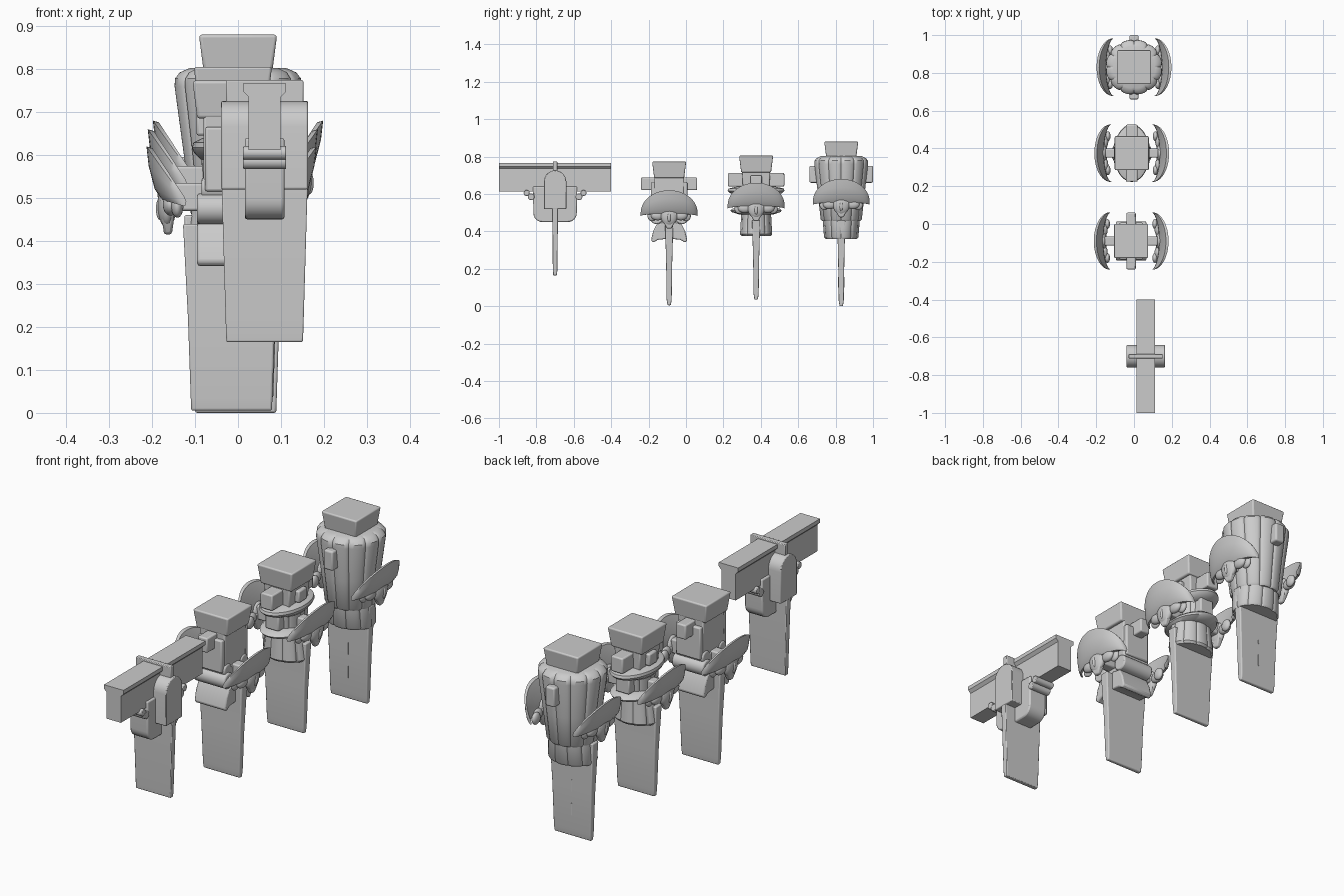
import bpy, bmesh
from math import sin, cos, pi

if "Cube" in bpy.data.objects:
    bpy.data.objects.remove(bpy.data.objects["Cube"])

def make(name, verts, faces, bevel=0.0, seg=2):
    me = bpy.data.meshes.new(name)
    me.from_pydata(verts, [], faces)
    bm = bmesh.new()
    bm.from_mesh(me)
    bmesh.ops.recalc_face_normals(bm, faces=bm.faces)
    bm.to_mesh(me)
    bm.free()
    ob = bpy.data.objects.new(name, me)
    bpy.context.collection.objects.link(ob)
    if bevel:
        m = ob.modifiers.new("bevel", "BEVEL")
        m.width, m.segments = bevel, seg
        m.limit_method = 'ANGLE'
    return ob

def loft(name, rings, bevel=0.0, seg=2):
    n = len(rings[0])
    verts = [p for r in rings for p in r]
    faces = [(i*n+j, i*n+(j+1) % n, (i+1)*n+(j+1) % n, (i+1)*n+j)
             for i in range(len(rings)-1) for j in range(n)]
    faces += [tuple(range(n)), tuple(range(len(verts)-n, len(verts)))]
    return make(name, verts, faces, bevel, seg)

def slab(name, cx, cy, levels, bevel=0.006, seg=2):
    """Stack of rectangles: levels are (z, half x, half y)."""
    return loft(name, [[(cx-a, cy-b, z), (cx+a, cy-b, z), (cx+a, cy+b, z), (cx-a, cy+b, z)]
                       for z, a, b in levels], bevel, seg)

def barrel(name, cx, cy, levels, ribs=0, depth=0.06):
    """Elliptic turned body with optional vertical ribs."""
    n = ribs*12 if ribs else 48
    rings = []
    for z, a, b in levels:
        ring = []
        for i in range(n):
            t = 2*pi*i/n
            k = 1 - depth + depth*abs(sin(ribs*t/2))**0.4 if ribs else 1
            ring.append((cx+a*k*cos(t), cy+b*k*sin(t), z))
        rings.append(ring)
    return loft(name, rings)

def extrude_x(name, x0, x1, prof, bevel=0.004):
    return loft(name, [[(x, y, z) for y, z in prof] for x in (x0, x1)], bevel)

def ball(name, c, r):
    me = bpy.data.meshes.new(name)
    bm = bmesh.new()
    bmesh.ops.create_uvsphere(bm, u_segments=24, v_segments=14, radius=1)
    for v in bm.verts:
        v.co = [c[i]+v.co[i]*r[i] for i in range(3)]
    bm.to_mesh(me)
    bm.free()
    ob = bpy.data.objects.new(name, me)
    bpy.context.collection.objects.link(ob)

def wings(tag, cx, cy, z):
    """Mirrored crescent hoods with small masks below; z is the hood tip height."""
    for s in (-1, 1):
        rings = []
        for i in range(25):
            t = -pi/2 + pi*i/24
            c, y = max(cos(t), 0.03), cy + 0.152*sin(t)
            # cross-section: rim inside, rim outside, flank, lower outside, lower inside
            sec = [(0.108+0.076*c, -0.120+0.116*c), (0.112+0.086*c, -0.120+0.120*c),
                   (0.113+0.080*c, -0.127+0.082*c), (0.113+0.066*c, -0.134+0.035*c),
                   (0.110+0.052*c, -0.139+0.015*c), (0.106+0.040*c, -0.138+0.012*c),
                   (0.104+0.046*c, -0.130+0.045*c)]
            rings.append([(cx+s*x, y, z+h) for x, h in sec])
        loft(tag+"_wing_hood", rings)
        x = cx+s*0.150
        ball(tag+"_mask_face", (x, cy, z-0.135), (0.022, 0.045, 0.055))
        slab(tag+"_mask_chin", x-s*0.002, cy,
             [(z-0.205, 0.009, 0.012), (z-0.17, 0.014, 0.03), (z-0.12, 0.018, 0.042)])
        ball(tag+"_mask_nose", (x+s*0.017, cy, z-0.145), (0.009, 0.009, 0.026))
        for q in (-1, 1):
            ball(tag+"_mask_brow", (x-s*0.008, cy+q*0.062, z-0.135), (0.018, 0.036, 0.026))
            ball(tag+"_mask_ear", (x-s*0.024, cy+q*0.09, z-0.138), (0.014, 0.026, 0.028))
        slab(tag+"_wing_arm", cx+s*0.095, cy, [(z-0.15, 0.05, 0.024), (z-0.085, 0.045, 0.024)])

def blade(tag, cx, cy, z0, z1, a0=0.094, a1=0.113):
    slab(tag+"_blade", cx, cy, [(z0, a0, 0.009), (z0+0.03, a0+0.001, 0.0135),
                                ((z0+z1)/2, (a0+a1)/2-0.002, 0.016), (z1, a1, 0.022)], 0.005, 3)

def head(tag, cx, cy, z0, z1):
    slab(tag+"_head", cx, cy, [(z0, 0.080, 0.080), (z1, 0.091, 0.091)], 0.007, 3)

# Beam hanger unit
bx, by = 0.062, -0.70
loft("hanger_beam", [[(bx+x, y, z) for x, z in
     [(-0.037, 0.612), (0.037, 0.612), (0.037, 0.735), (0.05, 0.748), (0.05, 0.766),
      (-0.05, 0.766), (-0.05, 0.748), (-0.037, 0.735)]] for y in (-1.0, -0.4)])
arch = [(by-0.06, 0.52), (by+0.06, 0.52)]
arch += [(by+0.06*cos(pi*i/14), 0.666+0.06*sin(pi*i/14)) for i in range(15)]
extrude_x("hanger_arch_plate", bx-0.101, bx+0.101, arch)
slab("hanger_blade", bx, by, [(0.165, 0.089, 0.010), (0.19, 0.09, 0.012), (0.53, 0.1, 0.016)], 0.003)
slab("hanger_strap", bx, by, [(0.72, 0.09, 0.012), (0.774, 0.09, 0.012)], 0.003)
cradle = [(by+0.118, 0.64), (by-0.118, 0.64)]
for c, a0 in ((-0.068, pi), (0.068, 1.5*pi)):
    cradle += [(by+c+0.048*cos(a0+pi/2*i/6), 0.498+0.048*sin(a0+pi/2*i/6)) for i in range(7)]
extrude_x("hanger_cradle", bx-0.046, bx+0.046, cradle, 0.006)
for q in (-1, 1):
    for yy, zz, r, w in ((0.152, 0.605, 0.016, 0.05), (0.128, 0.585, 0.018, 0.05)):
        extrude_x("hanger_roller", bx-w, bx+w,
                  [(by+q*yy+r*cos(pi*i/8), zz+r*sin(pi*i/8)) for i in range(16)], 0.003)

# Small carved unit with rolled body
cx, cy = -0.015, -0.09
blade("small", cx, cy, 0.005, 0.44)
head("small", cx, cy, 0.685, 0.773)
slab("small_cross_arm", cx, cy, [(0.62, 0.025, 0.15), (0.688, 0.025, 0.15)])
slab("small_neck", cx, cy, [(0.50, 0.065, 0.075), (0.70, 0.065, 0.08)])
slab("small_waist", cx, cy, [(0.36, 0.065, 0.045), (0.53, 0.07, 0.06)])
for q in (-1, 1):
    slab("small_front_panel", cx, cy+q*0.075, [(0.515, 0.062, 0.022), (0.665, 0.062, 0.022)])
    for yy, zz, r, w in ((0.068, 0.475, 0.036, 0.08), (0.06, 0.52, 0.028, 0.07)):
        extrude_x("small_roll", cx-w, cx+w,
                  [(cy+q*yy+r*cos(pi*i/10), zz+r*sin(pi*i/10)) for i in range(20)], 0.006)
    extrude_x("small_flared_foot", cx-0.08, cx+0.08,
              [(cy+q*y, z) for y, z in [(0.015, 0.36), (0.06, 0.355), (0.085, 0.34), (0.097, 0.352),
                                        (0.086, 0.40), (0.066, 0.44), (0.015, 0.45)]], 0.006)
wings("small", cx, cy, 0.62)

# Middle carved unit with two brims
cx, cy = -0.012, 0.375
blade("middle", cx, cy, 0.035, 0.46)
head("middle", cx, cy, 0.715, 0.805)
slab("middle_cross_arm", cx, cy, [(0.64, 0.031, 0.151), (0.712, 0.031, 0.151)])
slab("middle_side_arm", cx, cy, [(0.645, 0.085, 0.03), (0.70, 0.085, 0.03)])
slab("middle_neck", cx, cy, [(0.62, 0.06, 0.07), (0.72, 0.068, 0.075)])
barrel("middle_upper_brim", cx, cy, [(0.59, 0.075, 0.10), (0.605, 0.09, 0.14), (0.617, 0.095, 0.152),
                                     (0.629, 0.092, 0.148), (0.640, 0.07, 0.10)])
barrel("middle_core", cx, cy, [(0.48, 0.07, 0.075), (0.60, 0.075, 0.085)], 8)
barrel("middle_lower_brim", cx, cy, [(0.49, 0.085, 0.09), (0.503, 0.10, 0.13), (0.512, 0.10, 0.138),
                                     (0.522, 0.09, 0.125), (0.53, 0.07, 0.08)])
barrel("middle_skirt", cx, cy, [(0.375, 0.10, 0.078), (0.385, 0.108, 0.086), (0.49, 0.095, 0.08)], 10)
for q in (-1, 1):
    slab("middle_front_block", cx, cy+q*0.085, [(0.53, 0.035, 0.025), (0.60, 0.035, 0.025)])
wings("middle", cx, cy, 0.66)

# Tall carved unit with ribbed barrel
cx, cy = 0.0, 0.83
blade("tall", -0.005, cy, 0.0, 0.46)
for q in (-1, 1):
    for z in (0.10, 0.21, 0.31):
        slab("tall_blade_inlay", -0.005, cy+q*0.014, [(z, 0.002, 0.004), (z+0.055, 0.002, 0.004)], 0)
head("tall", cx, cy, 0.795, 0.88)
barrel("tall_ribbed_barrel", cx, cy, [(0.455, 0.105, 0.104), (0.465, 0.112, 0.112), (0.60, 0.128, 0.127),
                                      (0.76, 0.150, 0.146), (0.778, 0.149, 0.145), (0.792, 0.138, 0.134),
                                      (0.802, 0.115, 0.112)], 12)
barrel("tall_skirt", cx, cy, [(0.36, 0.106, 0.085), (0.37, 0.112, 0.092), (0.47, 0.106, 0.1)], 10)
for q in (-1, 1):
    slab("tall_side_lug", cx, cy+q*0.14, [(0.66, 0.024, 0.03), (0.75, 0.024, 0.03)], 0.008, 3)
wings("tall", cx, cy, 0.68)

# Smooth shading with sharp edges kept
for ob in bpy.data.objects:
    ob.select_set(True)
    bpy.context.view_layer.objects.active = ob
bpy.ops.object.shade_smooth_by_angle(angle=0.6)
